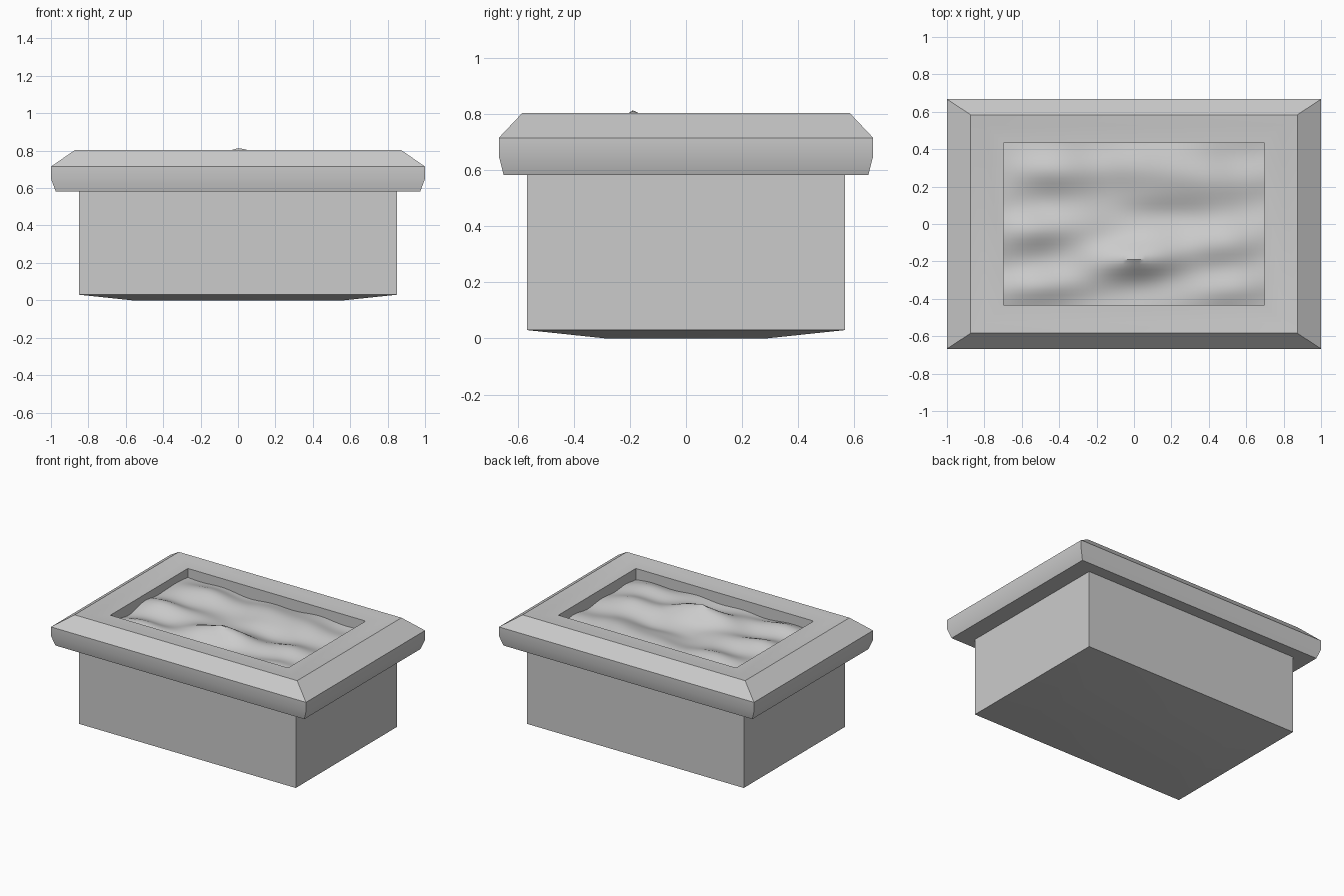
import bpy, bmesh
from math import exp, sin

if "Cube" in bpy.data.objects:
    bpy.data.objects.remove(bpy.data.objects["Cube"])


def loft(name, rings, cap_start=False):
    """Skin rectangular rings given as (half x, half y, z)."""
    bm = bmesh.new()
    loops = [[bm.verts.new((sx * x, sy * y, z))
              for sx, sy in ((-1, -1), (1, -1), (1, 1), (-1, 1))]
             for x, y, z in rings]
    if cap_start:
        bm.faces.new(loops[0][::-1])
    for a, b in zip(loops, loops[1:]):
        for i in range(4):
            j = (i + 1) % 4
            bm.faces.new((a[i], a[j], b[j], b[i]))
    return finish(name, bm)


def finish(name, bm):
    mesh = bpy.data.meshes.new(name)
    bm.to_mesh(mesh)
    bm.free()
    ob = bpy.data.objects.new(name, mesh)
    bpy.context.collection.objects.link(ob)
    bpy.ops.object.select_all(action='DESELECT')
    ob.select_set(True)
    bpy.context.view_layer.objects.active = ob
    bpy.ops.object.shade_smooth_by_angle(angle=0.52)
    return ob


# Box body with a shallow tapered underside
loft("planter_box", [(0.565, 0.284, 0), (0.85, 0.567, 0.03),
                     (0.85, 0.567, 0.583)], cap_start=True)

# Overhanging moulded rim, slightly dished on top, with inner wall
loft("planter_rim", [(0.85, 0.567, 0.583), (0.975, 0.65, 0.583),
                     (1.0, 0.667, 0.65), (1.0, 0.667, 0.715),
                     (0.873, 0.584, 0.803), (0.79, 0.525, 0.793),
                     (0.697, 0.434, 0.79), (0.697, 0.434, 0.64)])

# Uneven soil: a few elongated mounds (x, y, height, x radius, y radius)
MOUNDS = [(0.0, -0.185, 0.085, 0.22, 0.10), (0.25, 0.27, 0.04, 0.30, 0.10),
          (-0.5, 0.30, 0.05, 0.22, 0.10), (-0.55, -0.02, 0.05, 0.20, 0.10),
          (-0.5, -0.33, 0.03, 0.25, 0.08), (0.5, -0.12, 0.03, 0.22, 0.10),
          (0.1, 0.06, -0.03, 0.25, 0.08), (0.5, -0.35, 0.02, 0.2, 0.08)]


def soil_height(x, y):
    z = 0.715 + 0.006 * sin(17 * x + 5 * y) + 0.006 * sin(23 * y - 6 * x)
    for mx, my, h, rx, ry in MOUNDS:
        z += h * exp(-((x - mx) / rx) ** 2 - ((y - my) / ry) ** 2)
    # small clod just proud of the rim
    return z + 0.013 * exp(-(x / 0.04) ** 2 - ((y + 0.185) / 0.025) ** 2)


bm = bmesh.new()
bmesh.ops.create_grid(bm, x_segments=48, y_segments=32, size=1)
for v in bm.verts:
    v.co.x *= 0.697
    v.co.y *= 0.434
    v.co.z = soil_height(v.co.x, v.co.y)
finish("soil", bm)
